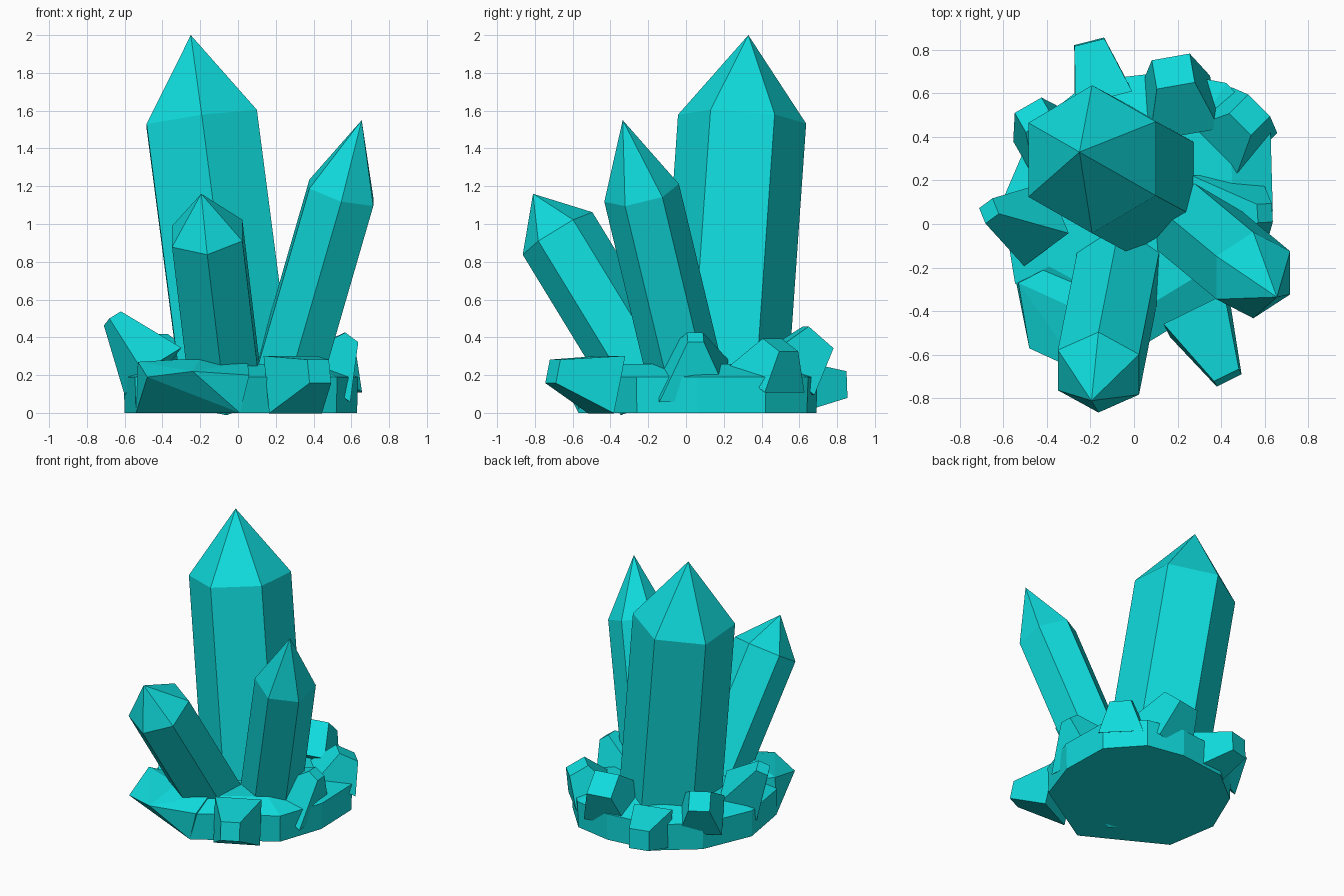
import bpy, bmesh, math
from mathutils import Vector

if "Cube" in bpy.data.objects:
    bpy.data.objects.remove(bpy.data.objects["Cube"])

crystal_mat = bpy.data.materials.new("turquoise crystal")
crystal_mat.diffuse_color = (0.005, 0.71, 0.72, 1)
crystal_mat.use_nodes = True
crystal_mat.node_tree.nodes["Principled BSDF"].inputs["Base Color"].default_value = crystal_mat.diffuse_color


def hull(name, points):
    """Flat-faced solid wrapped around the given points."""
    bm = bmesh.new()
    for p in points:
        bm.verts.new(p)
    res = bmesh.ops.convex_hull(bm, input=bm.verts)
    loose = [v for v in bm.verts if not v.link_faces]
    bmesh.ops.delete(bm, geom=loose, context='VERTS')
    bmesh.ops.dissolve_limit(bm, angle_limit=math.radians(2),
                             verts=bm.verts, edges=bm.edges)
    bmesh.ops.recalc_face_normals(bm, faces=bm.faces)
    mesh = bpy.data.meshes.new(name)
    bm.to_mesh(mesh)
    bm.free()
    mesh.materials.append(crystal_mat)
    obj = bpy.data.objects.new(name, mesh)
    bpy.context.collection.objects.link(obj)
    return obj


def ring(center, axis, hint, radius, sides, turn):
    """Polygon corners around an axis, lined up with the hint direction."""
    axis = Vector(axis).normalized()
    u = Vector(hint)
    u = (u - axis * u.dot(axis)).normalized()
    v = axis.cross(u)
    angles = [turn + 2 * math.pi * i / sides for i in range(sides)]
    return [Vector(center) + radius * (u * math.cos(a) + v * math.sin(a)) for a in angles]


# Tall six-sided crystals: shoulder centre, lean per unit height, radius, point
def crystal(name, shoulder, lean, radius, apex, foot_z=0.1):
    axis = Vector((lean[0], lean[1], 1))
    shoulder = Vector(shoulder)
    foot = shoulder - axis * (shoulder.z - foot_z)
    pts = [p for c in (foot, shoulder)
           for p in ring(c, axis, (1, 0, 0), radius, 6, math.pi / 6)]
    hull(name, pts + [Vector(apex)])


crystal("tall_crystal", (-0.192, 0.297, 1.555), (-0.13, 0.07), 0.34, (-0.25, 0.33, 2.0))
crystal("right_crystal", (0.547, -0.235, 1.165), (0.29, -0.24), 0.203, (0.655, -0.335, 1.55))
crystal("front_crystal", (-0.163, -0.68, 0.95), (-0.12, -0.61), 0.216, (-0.195, -0.81, 1.16))

# Rock base: faceted slab with a chamfered top
outline = [(0.01, -0.57), (0.52, -0.26), (0.63, 0.06), (0.62, 0.42), (0.42, 0.64),
           (0.15, 0.69), (-0.2, 0.65), (-0.45, 0.45), (-0.6, 0.1), (-0.54, -0.27)]
hull("rock_base", [(x * s, y * s, z) for s, z in ((1, 0), (1.01, 0.19), (0.72, 0.26))
                   for x, y in outline])

# Overhanging ledge at the front left
hull("front_left_ledge", [(-0.54, -0.27, 0), (0.01, -0.57, 0), (-0.48, -0.57, 0.19),
                          (-0.24, -0.68, 0.22), (-0.53, -0.27, 0.27), (-0.2, -0.42, 0.29),
                          (0.06, -0.57, 0.2), (0.05, -0.4, 0.27), (-0.2, -0.1, 0.2)])


# Stubby tapered crystals around the rim
def stub(name, foot, r0, tip, r1, turn=math.pi / 4):
    axis = Vector(tip) - Vector(foot)
    hull(name, ring(foot, axis, (0, 0, 1), r0, 4, turn)
         + ring(tip, axis, (0, 0, 1), r1, 4, turn))


stub("left_stub", (-0.45, 0.0, 0.22), 0.20, (-0.665, 0.06, 0.5), 0.06, 0)
stub("left_back_stub", (-0.38, 0.36, 0.2), 0.20, (-0.46, 0.50, 0.37), 0.10)
stub("back_stub", (-0.14, 0.58, 0.14), 0.19, (-0.205, 0.835, 0.15), 0.10)
stub("back_right_stub", (0.21, 0.53, 0.2), 0.23, (0.18, 0.70, 0.40), 0.125)
stub("right_back_stub", (0.46, 0.43, 0.18), 0.21, (0.53, 0.50, 0.36), 0.10)
stub("right_stub", (0.43, 0.04, 0.17), 0.27, (0.60, 0.05, 0.40), 0.06)
stub("front_right_stub", (0.29, -0.42, 0.15), 0.22, (0.43, -0.705, 0.22), 0.09)
